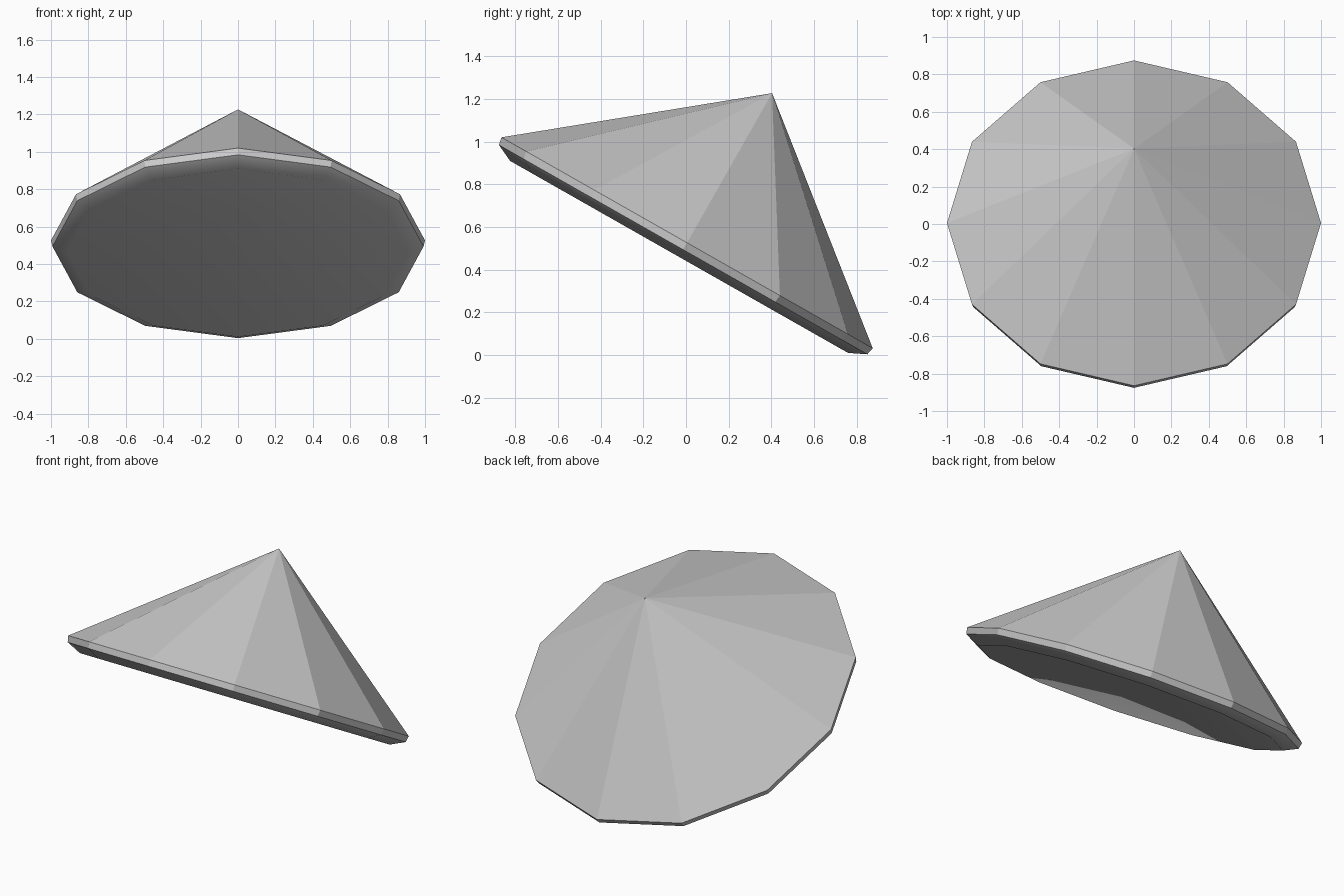
import bpy, bmesh, math
from mathutils import Matrix

if "Cube" in bpy.data.objects:
    bpy.data.objects.remove(bpy.data.objects["Cube"])

SIDES = 12
# Profile (radius, height) along the cone axis, from the rim's top edge down
RIM = [(1, 0), (0.992, -0.037), (0.91, -0.076)]
TIP = 0.806
HOLLOW = 0.18  # height of the shallow hollow's peak

grey = bpy.data.materials.new("plain grey")
grey.diffuse_color = (0.605, 0.605, 0.605, 1)
grey.use_nodes = True
grey.node_tree.nodes["Principled BSDF"].inputs["Base Color"].default_value = grey.diffuse_color

bm = bmesh.new()
rings = [[bm.verts.new((r * math.cos(2 * math.pi * i / SIDES),
                        r * math.sin(2 * math.pi * i / SIDES), h))
          for i in range(SIDES)] for r, h in RIM]
tip = bm.verts.new((0, 0, TIP))
hollow = bm.verts.new((0, 0, HOLLOW))

for i in range(SIDES):
    j = (i + 1) % SIDES
    # Faceted cone and upright rim band
    bm.faces.new((tip, rings[0][i], rings[0][j]))
    bm.faces.new((rings[0][i], rings[1][i], rings[1][j], rings[0][j]))
    # Chamfer shaded softly into the shallow hollow underneath
    chamfer = bm.faces.new((rings[1][i], rings[2][i], rings[2][j], rings[1][j]))
    inside = bm.faces.new((rings[2][i], hollow, rings[2][j]))
    chamfer.smooth = inside.smooth = True
bmesh.ops.recalc_face_normals(bm, faces=bm.faces)

# Tip the cone back and rest its rim on the ground
bm.transform(Matrix.Translation((0, 0.005, 0.526)) @ Matrix.Rotation(math.radians(-29.6), 4, 'X'))

mesh = bpy.data.meshes.new("tilted_cone")
bm.to_mesh(mesh)
bm.free()
mesh.materials.append(grey)
cone = bpy.data.objects.new("tilted_cone", mesh)
bpy.context.collection.objects.link(cone)
